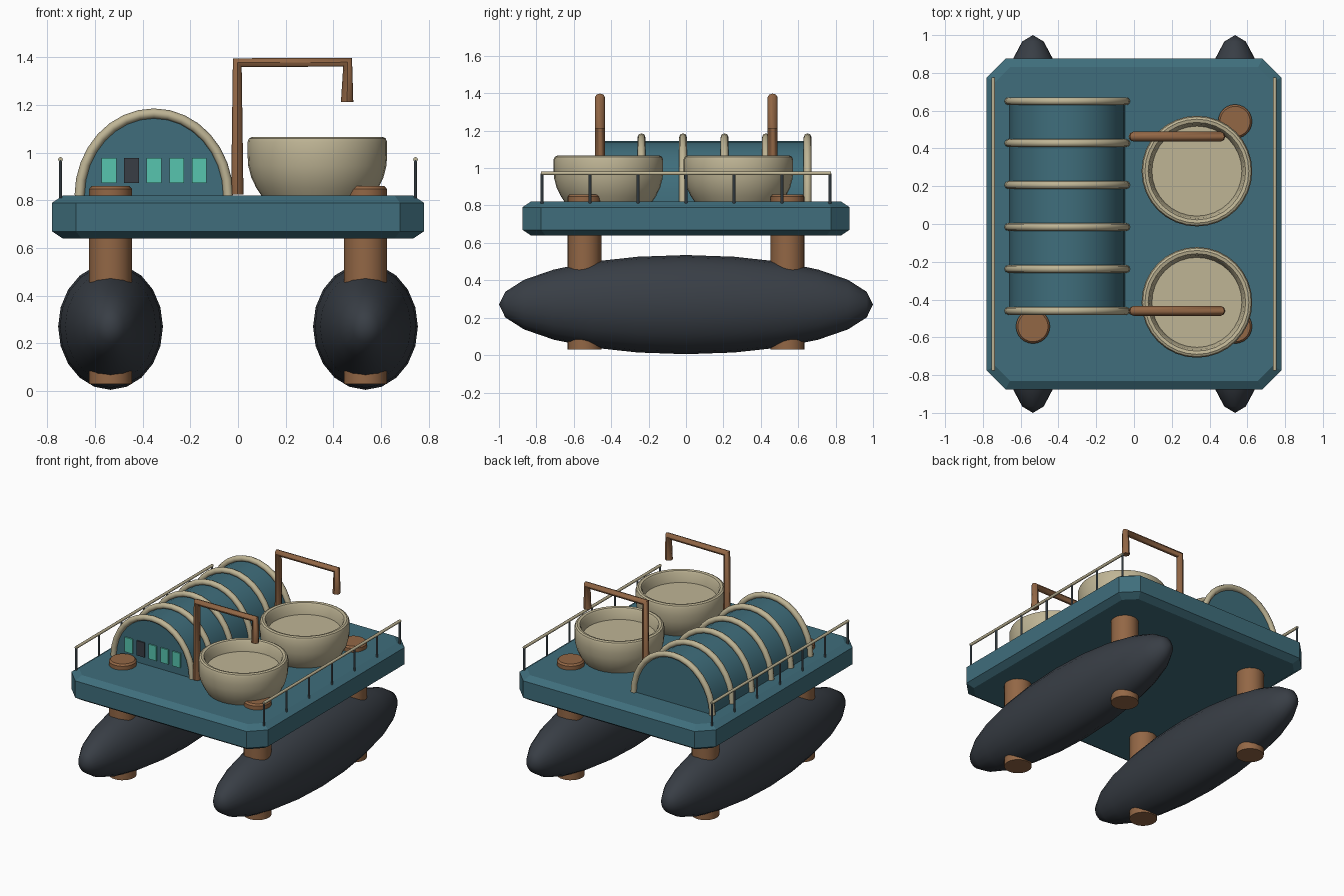
import bpy, bmesh
from math import pi, sin, cos, radians
from mathutils import Matrix

if "Cube" in bpy.data.objects:
    bpy.data.objects.remove(bpy.data.objects["Cube"])


def material(name, rgb):
    m = bpy.data.materials.new(name)
    m.use_nodes = True
    m.diffuse_color = (*rgb, 1)
    m.node_tree.nodes["Principled BSDF"].inputs["Base Color"].default_value = (*rgb, 1)
    return m


teal = material("teal paint", (0.05, 0.155, 0.2))
cream = material("cream", (0.52, 0.46, 0.3))
copper = material("copper brown", (0.29, 0.135, 0.06))
charcoal = material("charcoal", (0.04, 0.048, 0.06))
mint = material("mint glass", (0.095, 0.56, 0.43))
steel = material("grey steel", (0.1, 0.135, 0.16))

DECK_TOP = 0.82


def finish(name, bm, mat, smooth=35):
    bmesh.ops.recalc_face_normals(bm, faces=bm.faces)
    me = bpy.data.meshes.new(name)
    bm.to_mesh(me)
    bm.free()
    me.materials.append(mat)
    ob = bpy.data.objects.new(name, me)
    bpy.context.collection.objects.link(ob)
    if smooth:
        bpy.ops.object.select_all(action='DESELECT')
        ob.select_set(True)
        bpy.context.view_layer.objects.active = ob
        bpy.ops.object.shade_smooth_by_angle(angle=radians(smooth))
    return ob


def loft(name, rings, mat, smooth=35):
    """Skin a list of equal-length closed rings and cap both ends."""
    bm = bmesh.new()
    loops = [[bm.verts.new(p) for p in ring] for ring in rings]
    n = len(loops[0])
    for a, b in zip(loops, loops[1:]):
        for i in range(n):
            j = (i + 1) % n
            bm.faces.new((a[i], a[j], b[j], b[i]))
    bm.faces.new(loops[0])
    bm.faces.new(loops[-1])
    return finish(name, bm, mat, smooth)


def lathe(name, x, y, profile, mat, sides=32):
    rings = [[(x + r * cos(2 * pi * i / sides), y + r * sin(2 * pi * i / sides), z)
              for i in range(sides)] for r, z in profile]
    return loft(name, rings, mat)


def tube(name, points, radius, mat, resolution=2):
    """Bevelled poly curve turned into a mesh."""
    cu = bpy.data.curves.new(name, 'CURVE')
    cu.dimensions = '3D'
    cu.bevel_depth = radius
    cu.bevel_resolution = resolution
    cu.use_fill_caps = True
    sp = cu.splines.new('POLY')
    sp.points.add(len(points) - 1)
    for p, co in zip(sp.points, points):
        p.co = (*co, 1)
    tmp = bpy.data.objects.new(name + " path", cu)
    bpy.context.collection.objects.link(tmp)
    bm = bmesh.new()
    me = tmp.to_mesh()
    bm.from_mesh(me)
    tmp.to_mesh_clear()
    bpy.data.objects.remove(tmp)
    bmesh.ops.remove_doubles(bm, verts=bm.verts, dist=0.0001)
    return finish(name, bm, mat, 50)


# Deck: octagonal slab with chamfered rims
def octagon(inset, z):
    w, d, c = 0.78 - inset, 0.875 - inset, 0.1 - inset * 0.5
    return [(w, c - d, z), (w, d - c, z), (w - c, d, z), (c - w, d, z),
            (-w, d - c, z), (-w, c - d, z), (c - w, -d, z), (w - c, -d, z)]


loft("deck", [octagon(0.045, 0.64), octagon(0, 0.67),
              octagon(0, 0.79), octagon(0.045, DECK_TOP)], teal, 0)

# Floats and the columns that pass through them
for side, sx in (("right", -1), ("left", 1)):
    bm = bmesh.new()
    bmesh.ops.create_uvsphere(bm, u_segments=20, v_segments=12, radius=1)
    bmesh.ops.rotate(bm, verts=bm.verts, matrix=Matrix.Rotation(pi / 2, 3, 'X'))
    bmesh.ops.scale(bm, verts=bm.verts, vec=(0.22, 1, 0.265))
    bmesh.ops.translate(bm, verts=bm.verts, vec=(sx * 0.535, 0, 0.27))
    finish(side + "_float", bm, charcoal, 60)
    for end, sy in (("front", -1), ("back", 1)):
        lathe(f"{end}_{side}_column", sx * 0.535, sy * 0.543,
              [(0.09, 0.03), (0.09, 0.848), (0.08, 0.86)], copper, 24)

# Arched shelter with ribs
CX = -0.353


def arch(half_width, height, y, steps=16):
    return [(CX - half_width * cos(pi * i / steps), y,
             DECK_TOP + height * sin(pi * i / steps)) for i in range(steps + 1)]


Y0, Y1, RIBS = -0.46, 0.65, 6
loft("shelter", [arch(0.305, 0.325, Y0), arch(0.305, 0.325, Y1)], teal)
for i in range(RIBS):
    y = Y0 + (Y1 - Y0) * i / (RIBS - 1)
    tube(f"shelter_rib_{i + 1}", arch(0.312, 0.345, y), 0.021, cream)

# Window plates on the front wall of the shelter
for i in range(5):
    bm = bmesh.new()
    bmesh.ops.create_cube(bm, size=1)
    bmesh.ops.scale(bm, verts=bm.verts, vec=(0.062, 0.009, 0.105))
    bmesh.ops.translate(bm, verts=bm.verts, vec=(-0.541 + i * 0.0945, Y0 - 0.0045, 0.925))
    finish(f"window_{i + 1}", bm, charcoal if i == 1 else mint, 0)

# Basins with rounded rims and a recessed floor
basin = [(0.235, DECK_TOP), (0.255, 0.85), (0.277, 0.895), (0.29, 0.945), (0.293, 0.99),
         (0.293, 1.045), (0.287, 1.06), (0.275, 1.066), (0.258, 1.062), (0.25, 1.05),
         (0.238, 0.985)]
for name, y in (("front_basin", -0.415), ("back_basin", 0.28)):
    lathe(name, 0.333, y, basin, cream)

# Crane arms hanging over the basins
for name, y in (("front_crane", -0.46), ("back_crane", 0.463)):
    tube(name, [(-0.003, y, 0.825), (-0.003, y, 1.378),
                (0.46, y, 1.38), (0.458, y, 1.213)], 0.026, copper)

# Railings along both sides
for side, sx in (("right", -1), ("left", 1)):
    x = sx * 0.745
    tube(side + "_handrail", [(x, -0.775, 0.972), (x, 0.775, 0.972)], 0.01, cream)
    for i in range(7):
        y = -0.77 + i * 0.77 / 3
        lathe(f"{side}_rail_post_{i + 1}", x, y, [(0.007, 0.81), (0.007, 0.97)], steel, 8)
